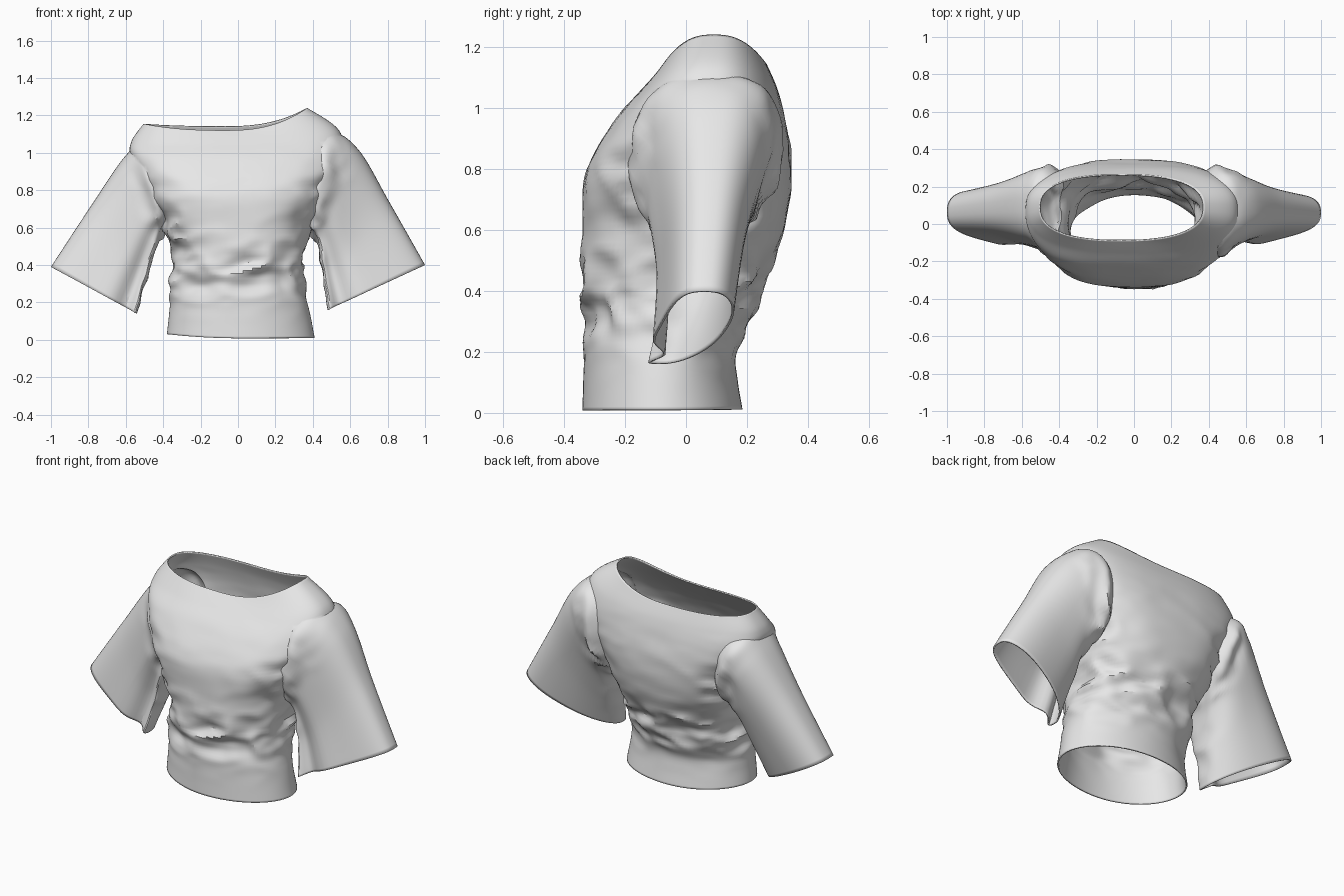
import bpy, bmesh, math
from mathutils import Vector, noise

if "Cube" in bpy.data.objects:
    bpy.data.objects.remove(bpy.data.objects["Cube"])

# One plain grey cloth
cloth = bpy.data.materials.new("grey_cloth")
cloth.use_nodes = True
GREY = (0.8, 0.8, 0.8, 1)
cloth.diffuse_color = GREY
cloth.node_tree.nodes["Principled BSDF"].inputs["Base Color"].default_value = GREY


def spline(keys, steps):
    """Smoothly interpolate rows of numbers, passing through every key row."""
    rows = []
    n = len(keys)
    for i in range(n - 1):
        p0, p1, p2, p3 = (keys[max(0, min(n - 1, i + k))] for k in (-1, 0, 1, 2))
        for s in range(steps):
            t = s / steps
            rows.append([0.5 * (2 * b + (c - a) * t + (2 * a - 5 * b + 4 * c - d) * t * t
                                + (3 * b - a - 3 * c + d) * t ** 3)
                         for a, b, c, d in zip(p0, p1, p2, p3)])
    return rows + [list(keys[-1])]


def rounded(a, e):
    """Direction on a slightly squared circle."""
    c, s = math.cos(a), math.sin(a)
    return (math.copysign(abs(c) ** (2 / e), c), math.copysign(abs(s) ** (2 / e), s))


def bump(v, centre, width):
    return math.exp(-((v - centre) / width) ** 2)


def crumple(p, scale):
    """Creased noise between about -1 and 1."""
    q = Vector((p.x * scale[0], p.y * scale[1], p.z * scale[2]))
    ridge = math.sqrt(noise.noise(q) ** 2 + .002)
    return (1 - 3.2 * ridge) * 0.7 + 0.5 * noise.noise(q * 2.1)


def loft(name, rings):
    """Closed tube through rings; the end fans use slot 1 so they can be opened later."""
    bm = bmesh.new()
    loops = [[bm.verts.new(p) for p in ring] for ring in rings]
    n = len(loops[0])
    for lo, hi in zip(loops, loops[1:]):
        for j in range(n):
            k = (j + 1) % n
            bm.faces.new((lo[j], lo[k], hi[k], hi[j]))
    for loop in (loops[0], loops[-1]):
        mid = bm.verts.new(sum((v.co for v in loop), Vector()) / n)
        for j in range(n):
            bm.faces.new((loop[j], loop[(j + 1) % n], mid)).material_index = 1
    bmesh.ops.recalc_face_normals(bm, faces=bm.faces)
    mesh = bpy.data.meshes.new(name)
    bm.to_mesh(mesh)
    bm.free()
    for _ in range(2):
        mesh.materials.append(cloth)
    ob = bpy.data.objects.new(name, mesh)
    bpy.context.collection.objects.link(ob)
    return ob


# Torso: x right, x left, y front, y back, y side, z right, left, front, back, squareness
torso_keys = [
    (-.38, .41, -.34, .185, -.08, .03, .01, .008, .012, 2.0),
    (-.365, .38, -.335, .165, -.08, .18, .17, .17, .17, 2.0),
    (-.365, .355, -.335, .205, -.06, .30, .30, .30, .30, 2.1),
    (-.345, .35, -.34, .255, -.03, .43, .43, .43, .43, 2.3),
    (-.40, .39, -.34, .32, 0, .60, .60, .60, .60, 2.6),
    (-.48, .465, -.33, .348, .02, .80, .80, .78, .80, 2.8),
    (-.57, .56, -.24, .325, .06, .97, .96, .95, .96, 2.7),
    (-.57, .54, -.155, .30, .08, 1.06, 1.12, 1.05, 1.06, 2.5),
    (-.505, .37, -.09, .265, .09, 1.155, 1.24, 1.12, 1.142, 2.5),
]


def torso_ring(row):
    xr, xl, yf, yb, ys, zr, zl, zf, zb, square = row
    cx = (xr + xl) / 2
    ring = []
    for j in range(100):
        a = math.tau * j / 100
        c, s = rounded(a, square)
        w = math.cos(a) ** 2
        p = Vector((cx + (xl - xr) / 2 * c,
                    ys + ((yb - ys) if s > 0 else (ys - yf)) * s,
                    w * (zl if c > 0 else zr) + (1 - w) * (zb if s > 0 else zf)))
        out = Vector((c * .6, s, 0)).normalized()
        # gathered waist, then crushed armpits
        amount = .029 * bump(p.z, .38, .15)
        amount += .025 * bump(abs(p.x), .40, .09) * bump(p.z, .66, .17)
        amount += .004 * bump(p.z, .8, .2)
        p += out * amount * (crumple(p, (4.5, 5, 9)) - .1)
        ring.append(p)
    return ring


# Sleeves: outer x, y, z, inner x, y, z, then half depth
left_keys = [
    (.28, .08, 1.04, .26, .02, .74, .11),
    (.49, .08, 1.11, .36, .03, .63, .24),
    (.645, .09, 1.015, .425, -.01, .50, .185),
    (.81, .08, .735, .455, -.04, .33, .135),
    (1.0, .06, .40, .48, -.09, .16, .115),
]
right_keys = [
    (-.34, .10, 1.02, -.27, .02, .75, .11),
    (-.50, .09, 1.05, -.37, .03, .62, .23),
    (-.605, .10, .98, -.44, -.01, .49, .20),
    (-.79, .085, .71, -.49, -.03, .32, .155),
    (-1.0, .065, .39, -.54, -.07, .14, .13),
]


def sleeve_rings(keys):
    rows = spline(keys, 10)
    rings = []
    for i, row in enumerate(rows):
        t = i / (len(rows) - 1)
        outer, inner, depth = Vector(row[:3]), Vector(row[3:6]), row[6]
        mid, half = (outer + inner) / 2, (outer - inner) / 2
        ring = []
        for j in range(60):
            a = math.tau * j / 60
            c, s = rounded(a, 2.6)
            p = mid + half * c
            # the inner edge sweeps forward
            p.y = outer.y + (inner.y - outer.y) * ((1 - c) / 2) ** 2 + depth * s
            # pinched lengthwise fold at the inner front edge
            p.y += .07 * t * bump(a, 1.27 * math.pi, .35)
            # crushed cloth round the armhole and along the inner edge
            amount = .026 * bump(t, .34, .13) * (1 - .8 * max(c, 0))
            amount += .016 * bump(a, math.pi, .5) * bump(t, .65, .25)
            out = (half.normalized() * c + Vector((0, s, 0))).normalized()
            p += out * amount * crumple(p, (7, 6, 7))
            ring.append(p)
        rings.append(ring)
    return rings


shirt = loft("shirt", [torso_ring(r) for r in spline(torso_keys, 9)])
sleeves = [loft("left_sleeve", sleeve_rings(left_keys)),
           loft("right_sleeve", sleeve_rings(right_keys))]

# Sew the sleeves onto the torso
for sleeve in sleeves:
    sew = shirt.modifiers.new("sew_" + sleeve.name, 'BOOLEAN')
    sew.operation = 'UNION'
    sew.solver = 'EXACT'
    sew.object = sleeve
bpy.context.view_layer.update()
graph = bpy.context.evaluated_depsgraph_get()
sewn = bpy.data.meshes.new_from_object(shirt.evaluated_get(graph))
shirt.modifiers.clear()
shirt.data = sewn
for sleeve in sleeves:
    bpy.data.objects.remove(sleeve)

# Open the neck, hem and cuffs
bm = bmesh.new()
bm.from_mesh(sewn)
bmesh.ops.delete(bm, geom=[f for f in bm.faces if f.material_index == 1], context='FACES')
bmesh.ops.remove_doubles(bm, verts=bm.verts, dist=.002)
bm.to_mesh(sewn)
bm.free()
sewn.materials.clear()
sewn.materials.append(cloth)

# Thin cloth with soft shading and crisp creases
thick = shirt.modifiers.new("cloth_thickness", 'SOLIDIFY')
thick.thickness = .008
thick.offset = -1
bpy.ops.object.select_all(action='DESELECT')
shirt.select_set(True)
bpy.context.view_layer.objects.active = shirt
bpy.ops.object.shade_smooth_by_angle(angle=math.radians(32))
